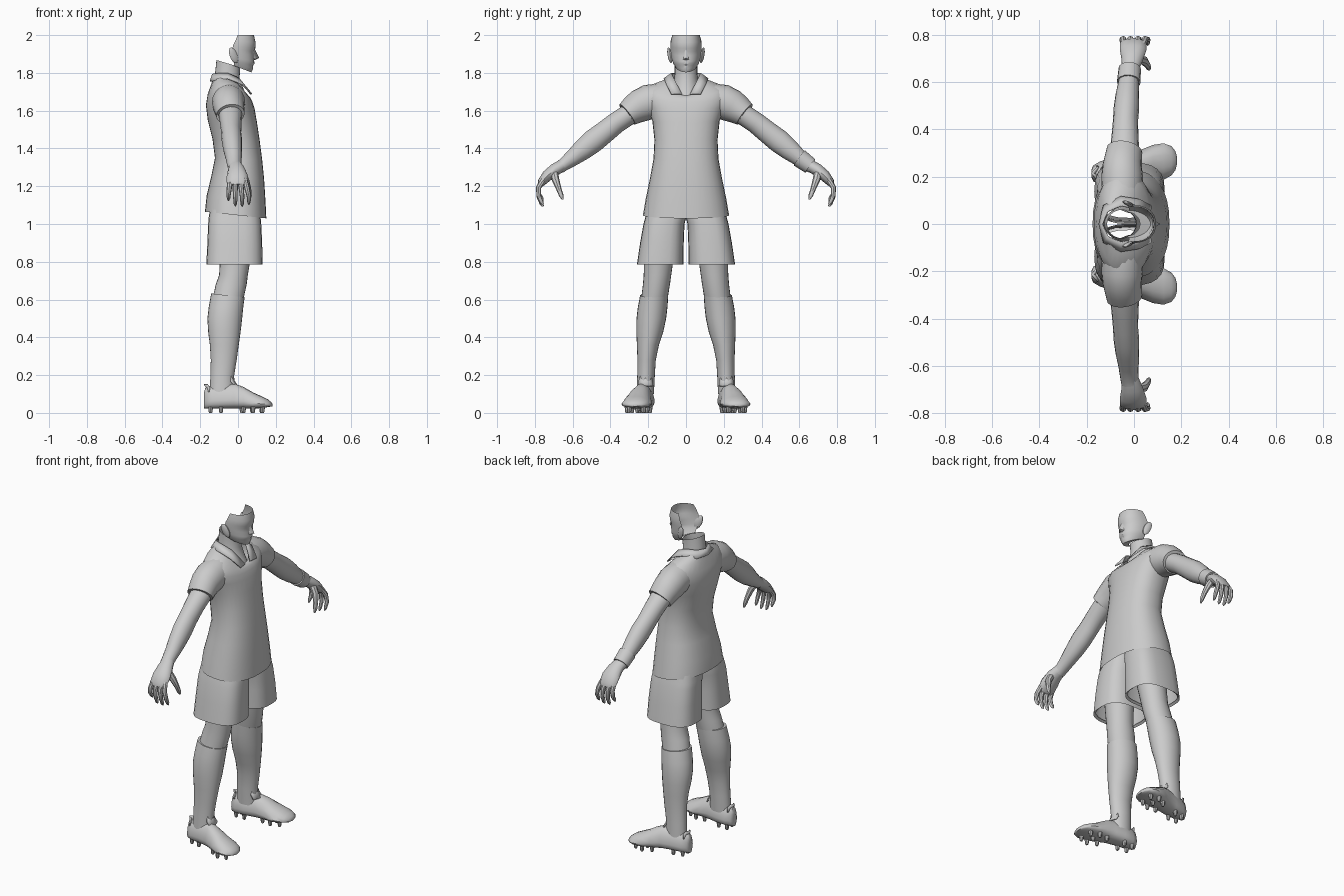
import bpy, bmesh, math
from mathutils import Vector

grey = bpy.data.materials.new("light_grey")
grey.diffuse_color = (0.6, 0.6, 0.6, 1)


def finish(name, bm, mirror=True, angle=40, thick=0):
    bmesh.ops.recalc_face_normals(bm, faces=bm.faces)
    me = bpy.data.meshes.new(name)
    bm.to_mesh(me)
    bm.free()
    me.materials.append(grey)
    ob = bpy.data.objects.new(name, me)
    bpy.context.collection.objects.link(ob)
    bpy.ops.object.select_all(action='DESELECT')
    ob.select_set(True)
    bpy.context.view_layer.objects.active = ob
    bpy.ops.object.shade_smooth_by_angle(angle=math.radians(angle))
    if mirror:
        m = ob.modifiers.new("mirror", 'MIRROR')
        m.use_axis = (False, True, False)
        m.merge_threshold = 0.0005
    if thick:
        ob.modifiers.new("solid", 'SOLIDIFY').thickness = thick
    return ob


def skin(bm, rings, closed=True, cap0=False, cap1=False):
    vs = [[bm.verts.new(p) for p in r] for r in rings]
    n = len(vs[0])
    for a, b in zip(vs, vs[1:]):
        for i in range(n if closed else n - 1):
            j = (i + 1) % n
            bm.faces.new((a[i], a[j], b[j], b[i]))
    if cap0:
        bm.faces.new(vs[0])
    if cap1:
        bm.faces.new(vs[-1])


def spow(v, e):
    return math.copysign(abs(v) ** e, v)


def level(zb, zf, xb, xf, y0, y1, p=2.0, pw=1, n=24):
    """Level ring whose height runs from zb at the back to zf at the front."""
    out = []
    for i in range(n):
        a = 2 * math.pi * i / n
        c, s = spow(math.cos(a), 2 / p), spow(math.sin(a), 2 / p)
        out.append(((xb + xf) / 2 + c * (xf - xb) / 2, (y0 + y1) / 2 + s * (y1 - y0) / 2,
                    zb + (zf - zb) * ((1 + c) / 2) ** pw))
    return out


def tube(bm, path, n=12, cap0=False, cap1=False):
    """Sweep along (x, y, z, radius across x, radius in the arm plane)."""
    pts = [Vector(p[:3]) for p in path]
    rings = []
    for i, p in enumerate(path):
        t = (pts[min(i + 1, len(pts) - 1)] - pts[max(i - 1, 0)]).normalized()
        v = t.cross(Vector((1, 0, 0))).normalized()
        u = v.cross(t)
        rings.append([pts[i] + u * p[3] * math.cos(2 * math.pi * k / n)
                      + v * p[4] * math.sin(2 * math.pi * k / n) for k in range(n)])
    skin(bm, rings, True, cap0, cap1)


# shirt body
bm = bmesh.new()
rows = [(1.075, 1.045, -.165, .14, .218, 1), (1.065, 1.03, -.175, .15, .228, 1),
        (1.15, 1.13, -.166, .145, .212, 1), (1.25, 1.24, -.142, .138, .19, 1),
        (1.35, 1.34, -.122, .128, .172, 1), (1.45, 1.44, -.135, .115, .167, 1),
        (1.55, 1.54, -.16, .10, .178, 1), (1.63, 1.61, -.17, .088, .205, 1),
        (1.69, 1.645, -.16, .077, .222, 3), (1.738, 1.665, -.142, .068, .195, 3),
        (1.765, 1.675, -.134, .058, .125, 3), (1.785, 1.68, -.128, .045, .085, 3)]
skin(bm, [level(zb, zf, xb, xf, -w, w, 2.35, pw, 32) for zb, zf, xb, xf, w, pw in rows])
finish("shirt_body", bm, False)

# sleeves, folded inward at the cuff
bm = bmesh.new()
tube(bm, [(-.05, .13, 1.655, .085, .09), (-.05, .20, 1.645, .088, .093),
          (-.05, .245, 1.625, .083, .088), (-.045, .28, 1.603, .079, .078),
          (-.04, .311, 1.58, .076, .067), (-.04, .305, 1.584, .066, .058)], 20)
finish("sleeve", bm)

# folded shirt collar
bm = bmesh.new()
inner = [(-.137, 0, 1.795), (-.112, .055, 1.798), (-.055, .078, 1.80), (.005, .066, 1.775), (.068, .022, 1.69)]
outer = [(-.15, 0, 1.757), (-.13, .08, 1.76), (-.055, .118, 1.772), (.025, .105, 1.74), (.075, .078, 1.69)]
skin(bm, [inner, outer], closed=False)
finish("collar", bm, True, 40, .006)

# neck, running down into the open collar
bm = bmesh.new()
skin(bm, [level(1.68, 1.63, -.12, .07, -.08, .08), level(1.76, 1.70, -.126, .035, -.068, .068),
          level(1.81, 1.77, -.12, .008, -.06, .06), level(1.868, 1.83, -.114, .012, -.06, .06)])
finish("neck", bm, False)

# face shell, open at the back and crown
bm = bmesh.new()
rows = [(1.84, 1.822, -.03, .025, .05, 2), (1.838, 1.803, -.022, .07, .058, 1.9),
        (1.855, 1.822, -.022, .080, .068, 2), (1.867, 1.838, -.024, .079, .073, 2.1),
        (1.875, 1.848, -.026, .087, .076, 2.1), (1.885, 1.860, -.028, .086, .078, 2.1),
        (1.915, 1.89, -.03, .085, .082, 2.2), (1.93, 1.912, -.03, .084, .083, 2.2),
        (1.945, 1.93, -.026, .092, .083, 2.3), (1.97, 1.962, -.014, .093, .081, 2.3),
        (2.0, 2.0, -.002, .084, .073, 2.3)]
rings = []
for zb, zf, xb, xf, w, p in rows:
    ring = []
    for i in range(17):
        a = math.pi * (i / 16 - .5)
        c, s = spow(math.cos(a), 2 / p), spow(math.sin(a), 2 / p)
        ring.append((xb + (xf - xb) * c, w * s, zb + (zf - zb) * c))
    rings.append(ring)
skin(bm, rings, closed=False)
finish("face", bm, False)

# nose
bm = bmesh.new()
top, tip, base, side, back = [bm.verts.new(p) for p in
                              [(.088, 0, 1.928), (.112, 0, 1.879), (.084, 0, 1.866), (.08, .017, 1.871), (.082, .008, 1.925)]]
for f in ((top, tip, side), (top, side, back), (tip, base, side)):
    bm.faces.new(f)
finish("nose", bm, True, 60)

# ears
bm = bmesh.new()
bmesh.ops.create_uvsphere(bm, u_segments=10, v_segments=8, radius=1)
for v in bm.verts:
    x, y, z = v.co
    v.co = (-.024 + .022 * x - .012 * z, .086 + .01 * y + .007 * z - .006 * x, 1.893 + .042 * z)
finish("ear", bm)

# arms
bm = bmesh.new()
tube(bm, [(-.04, .25, 1.615, .06, .055), (-.04, .31, 1.575, .062, .056),
          (-.038, .37, 1.535, .057, .056), (-.036, .435, 1.483, .053, .059),
          (-.032, .49, 1.44, .054, .062), (-.028, .545, 1.395, .05, .056),
          (-.023, .60, 1.35, .043, .044), (-.02, .65, 1.313, .038, .034), (-.016, .67, 1.30, .038, .034)], 16)
finish("arm", bm)

# single wristband
bm = bmesh.new()
tube(bm, [(-.022, .603, 1.348, .042, .04), (-.022, .60, 1.35, .05, .05), (-.018, .658, 1.307, .047, .044),
          (-.018, .655, 1.309, .038, .034)], 16)
finish("wristband", bm, False)

# palms, fingers and thumbs
bm = bmesh.new()
tube(bm, [(-.016, .655, 1.31, .036, .032), (-.008, .695, 1.287, .046, .033),
          (-.004, .735, 1.255, .056, .03), (-.004, .765, 1.22, .056, .022), (-.004, .773, 1.205, .045, .014)],
     12, False, True)
finish("palm", bm)
for name, x0, x1, drop in (("index_finger", .036, .058, .0), ("middle_finger", .012, .022, .01),
                           ("ring_finger", -.016, -.014, .008), ("little_finger", -.042, -.05, -.02)):
    bm = bmesh.new()
    tube(bm, [(x0, .755, 1.235, .013, .015), (x0 * .5 + x1 * .5, .781, 1.192, .014, .014),
              (x1, .779, 1.148 - drop / 2, .012, .012), (x1, .764, 1.115 - drop, .009, .01),
              (x1, .756, 1.103 - drop, .003, .004)], 8, False, True)
    finish(name, bm)
bm = bmesh.new()
tube(bm, [(.015, .70, 1.275, .02, .022), (.042, .69, 1.232, .018, .02), (.056, .673, 1.185, .014, .014),
          (.062, .66, 1.15, .011, .012), (.063, .652, 1.13, .004, .005)], 8, False, True)
finish("thumb", bm)

# shorts, one leg tube each side, folded inward at the hem
bm = bmesh.new()
skin(bm, [level(1.1, 1.1, -.145, .11, -.001, .20, 2.6), level(1.03, 1.03, -.156, .12, .0, .217, 2.8),
          level(1.0, 1.0, -.158, .123, .008, .225, 2.8), level(.9, .9, -.162, .128, .012, .243, 2.8),
          level(.785, .785, -.168, .13, .014, .26, 2.8), level(.795, .795, -.155, .117, .026, .247, 2.8)])
finish("shorts_leg", bm)

# bare knees and thighs
bm = bmesh.new()
skin(bm, [level(.93, .93, -.095, .085, .045, .22), level(.80, .80, -.096, .064, .068, .222),
          level(.73, .73, -.10, .052, .078, .224), level(.68, .68, -.118, .046, .085, .228),
          level(.60, .60, -.135, .028, .098, .238)])
finish("knee", bm)

# long socks
bm = bmesh.new()
skin(bm, [level(z + dz, z - dz, xb, xf, y0, y1) for z, dz, xb, xf, y0, y1 in
          [(.62, .01, -.128, .022, .105, .23), (.622, .01, -.142, .035, .094, .243),
           (.56, 0, -.155, .028, .098, .255), (.5, 0, -.162, .022, .105, .262),
           (.43, 0, -.158, .014, .12, .263), (.36, 0, -.149, .004, .143, .26), (.28, 0, -.144, -.007, .16, .257),
           (.2, 0, -.146, -.02, .165, .258), (.1, 0, -.15, -.02, .17, .262)]])
finish("sock", bm)

# boots, as upright sections from heel to toe
bm = bmesh.new()
rings = []
for x, yc, w, top in [(-.18, .214, .016, .11), (-.172, .214, .034, .135), (-.14, .216, .05, .142), (-.08, .221, .055, .15),
                      (-.02, .233, .058, .156), (.03, .247, .067, .137), (.08, .257, .077, .108),
                      (.125, .264, .077, .088), (.158, .267, .062, .072), (.175, .268, .04, .058),
                      (.182, .268, .014, .048)]:
    ring = []
    for i in range(16):
        a = 2 * math.pi * i / 16
        c, s = spow(math.cos(a), .8), spow(math.sin(a), .8)
        low = .022 + .012 * max(0, (x - .1) / .08)
        z = low + (top - low) * (.35 + (.65 if s > 0 else .35) * s)
        ring.append((x, yc + w * c * (1 - .25 * max(0, s)), z))
    rings.append(ring)
skin(bm, rings, True, True, True)
finish("boot", bm, True, 50)

# boot tongue and heel tab
for name, rows in (("boot_tongue", [(.0, .145, .04), (-.018, .17, .038), (-.022, .203, .026)]),
                   ("heel_tab", [(-.172, .11, .034), (-.17, .135, .03), (-.182, .15, .018)])):
    bm = bmesh.new()
    bend = -.015 if name == "boot_tongue" else .015
    skin(bm, [[(x + bend * abs(k), .214 + w * k, z) for k in (-1, -.5, 0, .5, 1)] for x, z, w in rows], closed=False)
    finish(name, bm, True, 40, .008)

# boot studs
bm = bmesh.new()
for x, y in [(-.145, .19), (-.145, .238), (-.09, .19), (-.09, .25), (.02, .21), (.03, .285),
             (.075, .205), (.08, .312), (.125, .225), (.13, .30), (.08, .258)]:
    skin(bm, [[(x + r * math.cos(k * math.pi / 4), y + r * math.sin(k * math.pi / 4), z) for k in range(8)]
              for z, r in ((.032, .013), (.006, .010), (0, .007))], True, False, True)
finish("boot_studs", bm)
